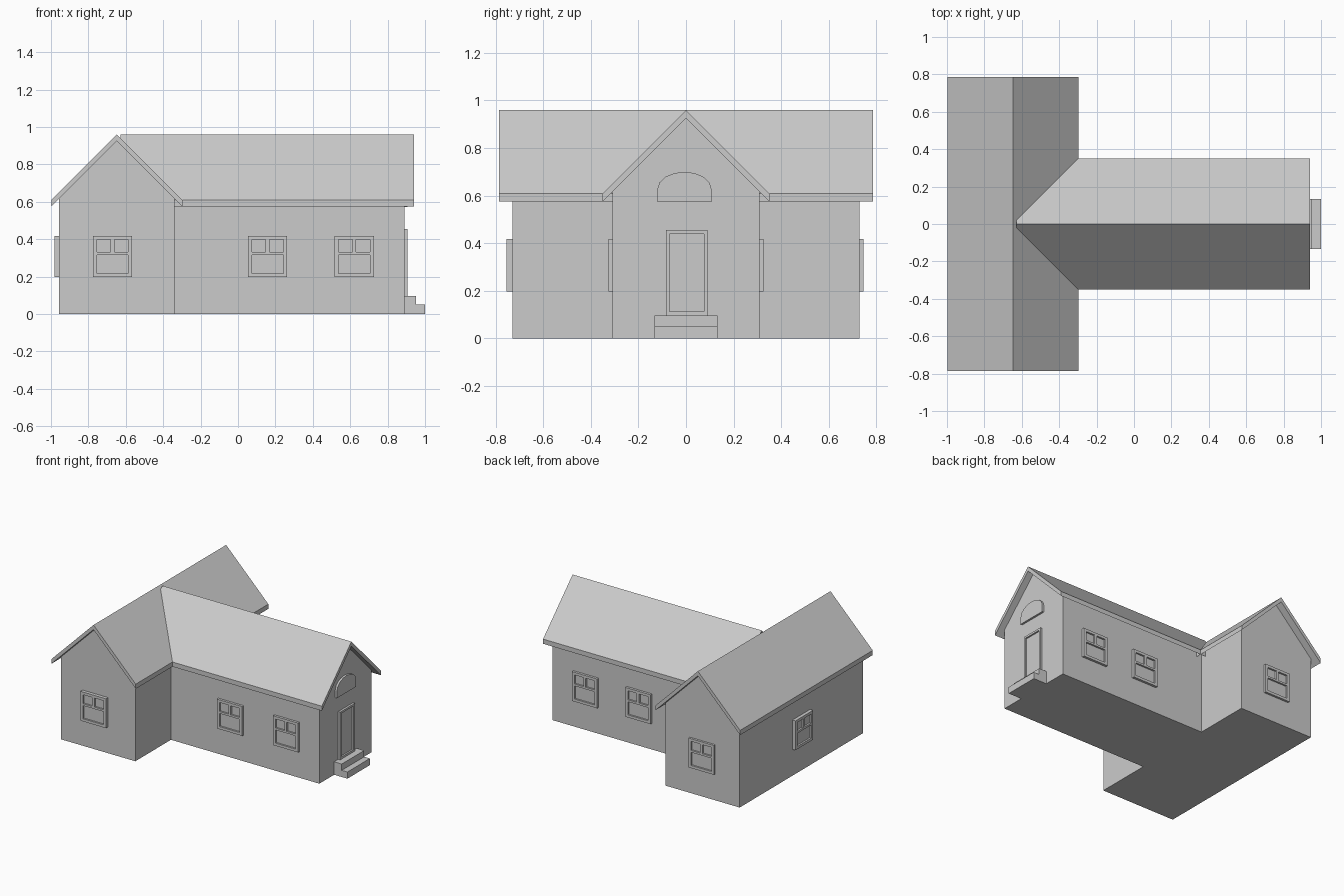
import bpy
import bmesh
import math
from mathutils import Matrix, Vector

cube = bpy.data.objects.get("Cube")
if cube:
    bpy.data.objects.remove(cube, do_unlink=True)

grey = bpy.data.materials.new("plain_grey")
grey.use_nodes = True
COLOUR = (0.6, 0.6, 0.6, 1)
grey.diffuse_color = COLOUR
bsdf = next(n for n in grey.node_tree.nodes if n.type == 'BSDF_PRINCIPLED')
bsdf.inputs["Base Color"].default_value = COLOUR


def finish(bm, name, matrix):
    bmesh.ops.recalc_face_normals(bm, faces=bm.faces)
    mesh = bpy.data.meshes.new(name)
    bm.to_mesh(mesh)
    bm.free()
    mesh.materials.append(grey)
    obj = bpy.data.objects.new(name, mesh)
    obj.matrix_world = matrix
    bpy.context.collection.objects.link(obj)
    return obj


def facing(direction, origin):
    """Local x runs along the wall, y is up, z points out of the wall."""
    out = Vector(direction)
    up = Vector((0, 0, 1))
    rot = Matrix((up.cross(out), up, out)).transposed().to_4x4()
    return Matrix.Translation(origin) @ rot


def prism(name, profile, start, end, matrix):
    """Extrude a profile in local xy from z = start to z = end."""
    bm = bmesh.new()
    face = bm.faces.new([bm.verts.new((x, y, start)) for x, y in profile])
    new = bmesh.ops.extrude_face_region(bm, geom=[face])["geom"]
    verts = [v for v in new if isinstance(v, bmesh.types.BMVert)]
    bmesh.ops.translate(bm, verts=verts, vec=(0, 0, end - start))
    return finish(bm, name, matrix)


def panelled(name, xs, ys, holes, depth, recess, matrix):
    """Framed slab on a grid; groups of cells in holes are sunk as panes."""
    bm = bmesh.new()
    grid = [[bm.verts.new((x, y, depth)) for x in xs] for y in ys]
    cells = {}
    for j in range(len(ys) - 1):
        for i in range(len(xs) - 1):
            cells[i, j] = bm.faces.new((grid[j][i], grid[j][i + 1],
                                        grid[j + 1][i + 1], grid[j + 1][i]))
    rim = [e for e in bm.edges if e.is_boundary]
    sides = bmesh.ops.extrude_edge_only(bm, edges=rim)["geom"]
    for v in sides:
        if isinstance(v, bmesh.types.BMVert):
            v.co.z = 0
    for group in holes:
        faces = [cells[c] for c in group]
        new = bmesh.ops.extrude_face_region(bm, geom=faces)["geom"]
        for v in new:
            if isinstance(v, bmesh.types.BMVert):
                v.co.z -= recess
        old = [f for f in faces if f.is_valid]
        if old:
            bmesh.ops.delete(bm, geom=old, context='FACES_ONLY')
    # Merge coplanar cells into clean faces
    bmesh.ops.dissolve_limit(bm, angle_limit=0.01, verts=bm.verts, edges=bm.edges)
    return finish(bm, name, matrix)


# Gabled wings: walls follow the underside of a 45 degree roof slab
HALF_WALL, HALF_ROOF = 0.308, 0.35
RIDGE, SLAB = 0.96, 0.035
under = RIDGE - SLAB
wall_top = under - HALF_WALL
gable = [(-HALF_WALL, 0), (HALF_WALL, 0), (HALF_WALL, wall_top),
         (0, under), (-HALF_WALL, wall_top)]
roof = [(-HALF_ROOF, RIDGE - HALF_ROOF), (-HALF_ROOF, under - HALF_ROOF), (0, under),
        (HALF_ROOF, under - HALF_ROOF), (HALF_ROOF, RIDGE - HALF_ROOF), (0, RIDGE)]

CROSS_X = -0.648
cross = facing((0, -1, 0), (CROSS_X, 0, 0))
main = facing((1, 0, 0), (0, 0, 0))
prism("cross_wing_walls", gable, -0.73, 0.73, cross)
prism("cross_wing_roof", roof, -0.785, 0.785, cross)
prism("main_wing_walls", gable, -0.36, 0.89, main)
prism("main_wing_roof", roof, -0.627, 0.94, main)

# Sash windows: two small panes above one wide pane
WIN_X = (-0.105, -0.084, -0.01, 0.01, 0.084, 0.105)
WIN_Y = (0.197, 0.217, 0.315, 0.33, 0.397, 0.417)
PANES = [[(1, 3)], [(3, 3)], [(1, 1), (2, 1), (3, 1)]]
windows = [
    ("cross_front_window", (0, -1, 0), (-0.671, -0.73, 0), 0.025),
    ("cross_back_window", (0, 1, 0), (CROSS_X, 0.73, 0), 0.016),
    ("cross_side_window", (-1, 0, 0), (CROSS_X - HALF_WALL, 0, 0), 0.025),
    ("main_front_window_a", (0, -1, 0), (0.158, -HALF_WALL, 0), 0.018),
    ("main_front_window_b", (0, -1, 0), (0.622, -HALF_WALL, 0), 0.018),
    ("main_back_window_a", (0, 1, 0), (0.17, HALF_WALL, 0), 0.018),
    ("main_back_window_b", (0, 1, 0), (0.613, HALF_WALL, 0), 0.018),
]
for name, direction, origin, depth in windows:
    panelled(name, WIN_X, WIN_Y, PANES, depth, 0.013, facing(direction, origin))

# Entrance: door, arched vent and two steps
entrance = facing((1, 0, 0), (0.89, 0, 0))
panelled("door", (-0.085, -0.07, 0.075, 0.09), (0.097, 0.113, 0.44, 0.455),
         [[(1, 1)]], 0.016, 0.012, entrance)

arch = [(-0.12, 0.573), (0.107, 0.573)]
for k in range(9):
    a = math.pi * k / 8
    arch.append((-0.0065 + 0.1135 * math.cos(a), 0.628 + 0.072 * math.sin(a)))
prism("arched_vent", arch, 0, 0.015, entrance)

steps = facing((0, -1, 0), (0.89, 0, 0))
prism("steps", [(0, 0), (0.11, 0), (0.11, 0.05), (0.063, 0.05),
                (0.063, 0.097), (0, 0.097)], -0.133, 0.133, steps)
